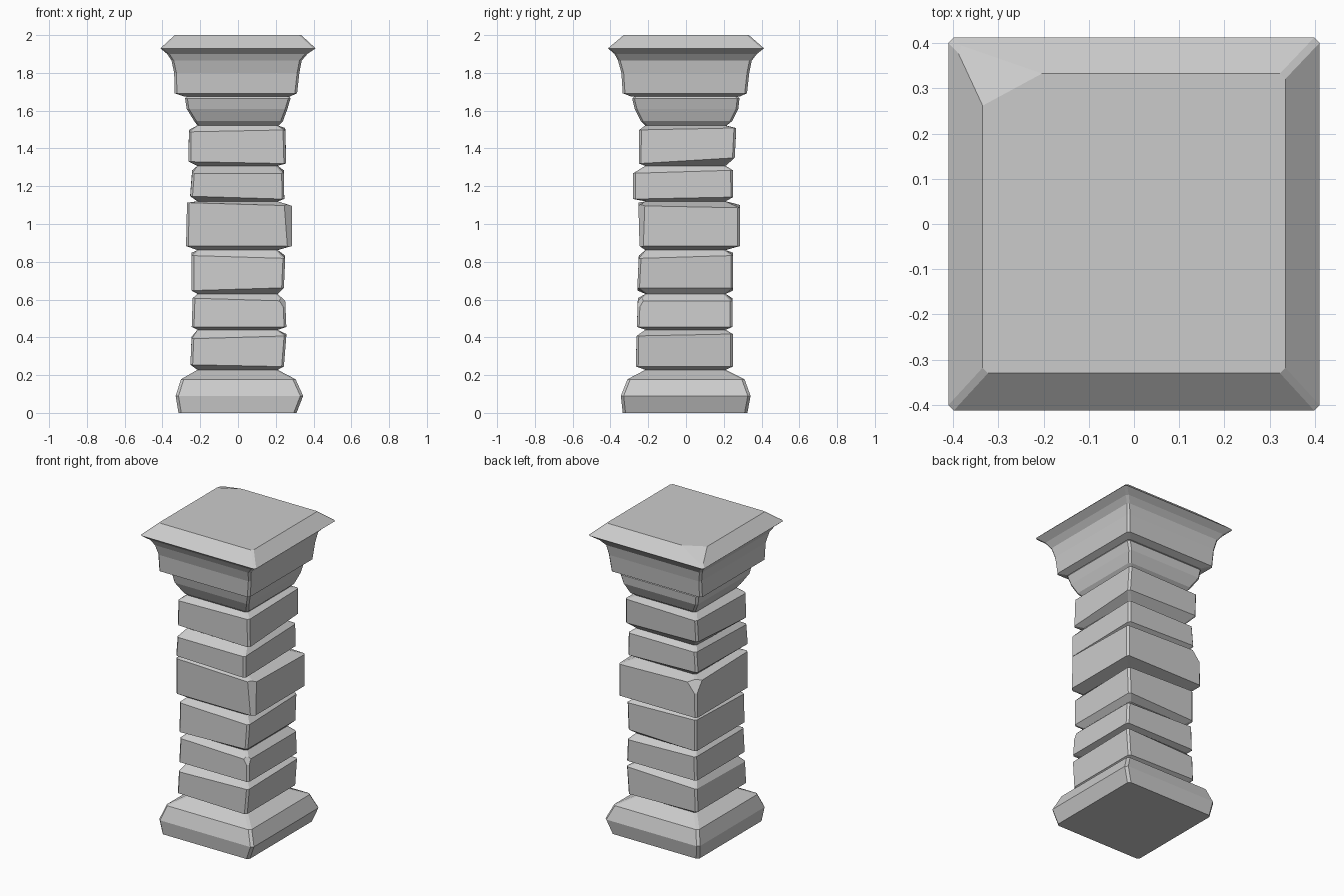
import bpy, bmesh
from mathutils import Vector


def block(name, rings, chips=(), bevel=0.012):
    """Loft of corner-cut rectangles. Ring: z, x0, x1, y0, y1 and optional z slopes along x, y.
    Each chip is a plane through three points that knocks off one corner."""
    bm = bmesh.new()
    loops = []
    for z, x0, x1, y0, y1, *slope in rings:
        sx, sy = slope or (0, 0)
        c = bevel
        pts = [(x0 + c, y0), (x1 - c, y0), (x1, y0 + c), (x1, y1 - c),
               (x1 - c, y1), (x0 + c, y1), (x0, y1 - c), (x0, y0 + c)]
        loops.append([bm.verts.new((x, y, z + sx * x + sy * y)) for x, y in pts])
    for a, b in zip(loops, loops[1:]):
        for i in range(8):
            j = (i + 1) % 8
            bm.faces.new((a[i], a[j], b[j], b[i]))
    bm.faces.new(loops[0][::-1])
    bm.faces.new(loops[-1])
    mid = Vector((0, 0, (rings[0][0] + rings[-1][0]) / 2))
    for chip in chips:
        p, q, r = map(Vector, chip)
        n = (q - p).cross(r - p).normalized()
        if n.dot(p - mid) < 0:
            n = -n
        cut = bmesh.ops.bisect_plane(bm, geom=bm.verts[:] + bm.edges[:] + bm.faces[:],
                                     plane_co=p, plane_no=n, clear_outer=True)
        edges = [e for e in cut["geom_cut"] if isinstance(e, bmesh.types.BMEdge)]
        bmesh.ops.holes_fill(bm, edges=edges, sides=0)
    bmesh.ops.recalc_face_normals(bm, faces=bm.faces[:])
    mesh = bpy.data.meshes.new(name)
    bm.to_mesh(mesh)
    bm.free()
    bpy.context.collection.objects.link(bpy.data.objects.new(name, mesh))


def shaft_stone(name, z0, za, zb, z1, low, high, slope_low=(0, 0), slope_high=(0, 0), chips=()):
    """Shaft stone: narrow joint, full-width body, narrow joint."""
    neck = (-0.215, 0.21, -0.215, 0.21)
    block(name, [(z0, *neck), (za, *low, *slope_low), (zb, *high, *slope_high), (z1, *neck)], chips)


# Plinth
block("base", [(0, -0.315, 0.31, -0.335, 0.325), (0.09, -0.33, 0.345, -0.345, 0.342),
               (0.178, -0.302, 0.305, -0.31, 0.31), (0.228, -0.215, 0.21, -0.215, 0.21)],
      bevel=0.015)

# Shaft stones, bottom to top
shaft_stone("shaft_stone_1", 0.228, 0.25, 0.405, 0.44,
            (-0.252, 0.243, -0.265, 0.248), (-0.246, 0.256, -0.262, 0.248), (-0.02, 0), (0.03, 0.02))
shaft_stone("shaft_stone_2", 0.44, 0.455, 0.60, 0.63,
            (-0.245, 0.256, -0.26, 0.246), (-0.24, 0.25, -0.255, 0.246), (0, 0), (-0.03, 0),
            [((0.21, -0.26, 0.60), (0.256, -0.215, 0.60), (0.256, -0.26, 0.53))])
shaft_stone("shaft_stone_3", 0.63, 0.655, 0.833, 0.862,
            (-0.246, 0.243, -0.258, 0.25), (-0.246, 0.25, -0.25, 0.25), (0.03, 0), (-0.03, 0.03))
shaft_stone("shaft_stone_4", 0.862, 0.883, 1.10, 1.12,
            (-0.275, 0.285, -0.246, 0.285), (-0.27, 0.285, -0.252, 0.285), (0, 0), (-0.03, -0.02),
            [((-0.275, 0.22, 1.10), (-0.21, 0.285, 1.10), (-0.275, 0.285, 1.02)),
             ((0.285, -0.218, 1.10), (0.245, -0.252, 1.10), (0.285, -0.226, 0.88))])
shaft_stone("shaft_stone_5", 1.12, 1.145, 1.277, 1.308,
            (-0.253, 0.245, -0.28, 0.25), (-0.243, 0.243, -0.28, 0.248), (-0.03, 0.02), (0, 0.03))
shaft_stone("shaft_stone_6", 1.308, 1.34, 1.498, 1.522,
            (-0.262, 0.255, -0.25, 0.258), (-0.26, 0.25, -0.248, 0.266), (-0.02, 0.06), (0.02, 0.02))

# Capital: flared neck stone below a moulded slab
block("capital_neck", [(1.522, -0.215, 0.215, -0.215, 0.215), (1.545, -0.232, 0.238, -0.24, 0.245),
                       (1.61, -0.272, 0.262, -0.272, 0.277), (1.665, -0.28, 0.278, -0.285, 0.283),
                       (1.685, -0.265, 0.265, -0.265, 0.265)])
block("capital_top", [(1.675, -0.285, 0.275, -0.29, 0.285), (1.692, -0.335, 0.313, -0.335, 0.323),
                      (1.80, -0.338, 0.325, -0.342, 0.335), (1.865, -0.352, 0.337, -0.36, 0.348),
                      (1.90, -0.375, 0.367, -0.378, 0.375),
                      (1.93, -0.411, 0.411, -0.413, 0.413), (2.0, -0.335, 0.335, -0.33, 0.333)],
      [((-0.335, 0.262, 2.0), (-0.2, 0.335, 2.0), (-0.392, 0.392, 1.945))])
